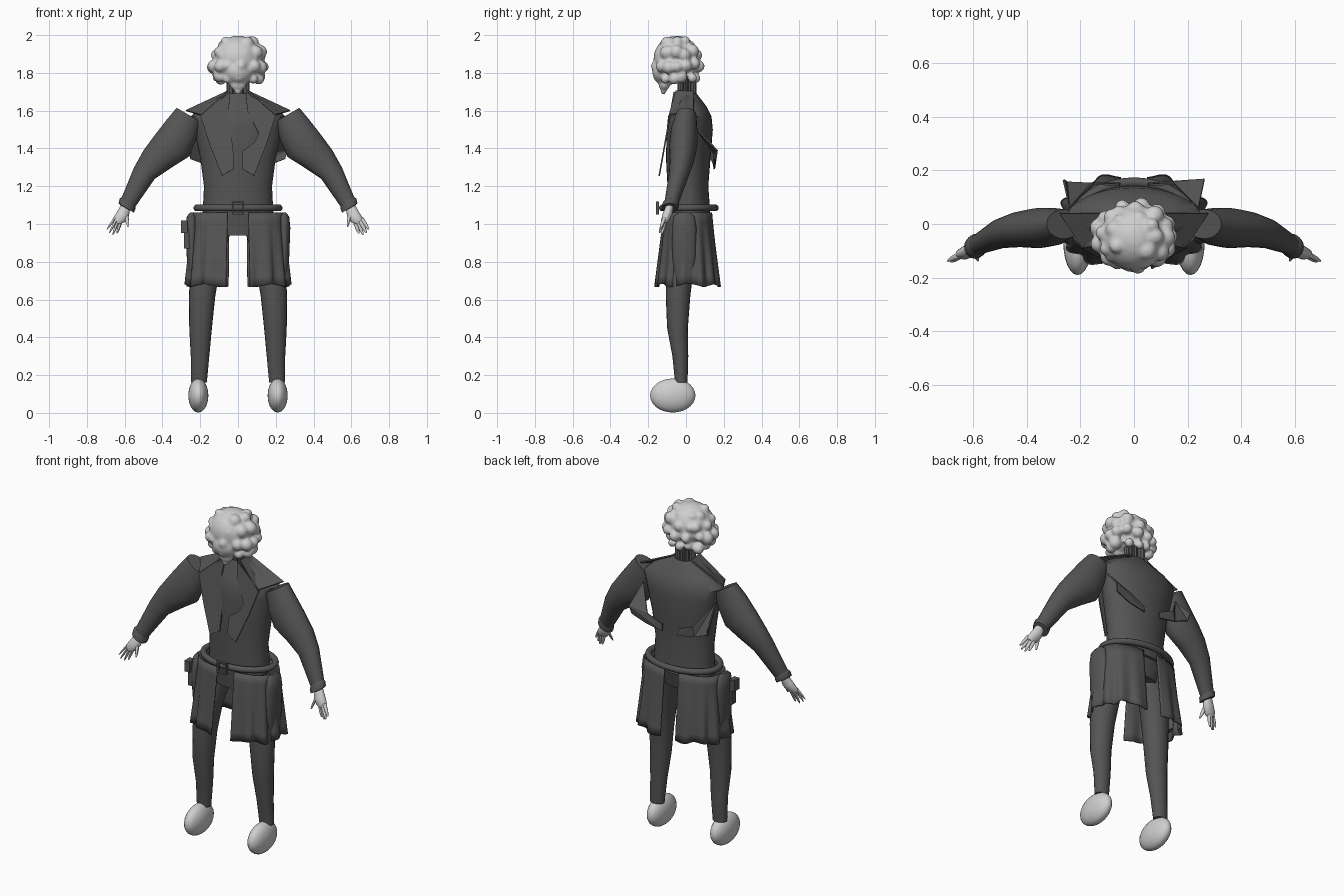
import bpy, bmesh, math, random
from mathutils import Vector

if "Cube" in bpy.data.objects:
    bpy.data.objects.remove(bpy.data.objects["Cube"])
random.seed(4)


def material(name, value):
    m = bpy.data.materials.new(name)
    m.use_nodes = True
    m.diffuse_color = (value, value, value, 1)
    m.node_tree.nodes["Principled BSDF"].inputs["Base Color"].default_value = (value, value, value, 1)
    return m


CLOTH = material("dark grey cloth", 0.09)
PALE = material("pale grey", 0.62)


def finish(name, bm, mat, angle=40, fix=True):
    if fix:
        bmesh.ops.recalc_face_normals(bm, faces=bm.faces)
    mesh = bpy.data.meshes.new(name)
    bm.to_mesh(mesh)
    bm.free()
    ob = bpy.data.objects.new(name, mesh)
    bpy.context.collection.objects.link(ob)
    mesh.materials.append(mat)
    bpy.ops.object.select_all(action='DESELECT')
    ob.select_set(True)
    bpy.context.view_layer.objects.active = ob
    if angle:
        bpy.ops.object.shade_smooth_by_angle(angle=math.radians(angle))
    return ob


def loft(name, rings, mat, n=20, flute=0.0, cap=True):
    """Skin rings given as (centre, half axis u, half axis v)."""
    bm = bmesh.new()
    loops = []
    for c, u, v in rings:
        c, u, v = Vector(c), Vector(u), Vector(v)
        loop = []
        for i in range(n):
            a = math.tau * i / n
            k = 1 - flute * (i % 2)
            loop.append(bm.verts.new(c + u * k * math.cos(a) + v * k * math.sin(a)))
        loops.append(loop)
    for a, b in zip(loops, loops[1:]):
        for i in range(n):
            j = (i + 1) % n
            bm.faces.new((a[i], a[j], b[j], b[i]))
    if cap:
        bm.faces.new(loops[0])
        bm.faces.new(loops[-1])
    return finish(name, bm, mat)


def limb(name, s, rows, mat):
    """Rows: outer x, outer z, inner x, inner z, centre y, half depth."""
    return loft(name, [((s * (ox + ix) / 2, y, (oz + iz) / 2),
                        (s * (ox - ix) / 2, 0, (oz - iz) / 2), (0, d, 0))
                       for ox, oz, ix, iz, y, d in rows], mat)


def level(name, rows, mat, x=0, **kw):
    """Rows: z, half width, half depth, centre y."""
    return loft(name, [((x, y, z), (rx, 0, 0), (0, ry, 0)) for z, rx, ry, y in rows], mat, **kw)


def plate(name, points, mat, thick=0.008):
    bm = bmesh.new()
    bm.faces.new([bm.verts.new(p) for p in points])
    bmesh.ops.triangulate(bm, faces=bm.faces)
    ob = finish(name, bm, mat, 0)
    mod = ob.modifiers.new("thickness", 'SOLIDIFY')
    mod.thickness, mod.offset = thick, 0


def ball(bm, centre, size):
    got = bmesh.ops.create_uvsphere(bm, u_segments=24, v_segments=14, radius=1)["verts"]
    for v in got:
        v.co = Vector([c + p * r for c, p, r in zip(centre, v.co, size)])


# Head: crown with curls fused into one soft shape
bm = bmesh.new()
ball(bm, (0, -0.05, 1.875), (0.128, 0.122, 0.122))
ball(bm, (0, -0.1, 1.81), (0.085, 0.08, 0.075))
ball(bm, (0, -0.115, 1.74), (0.045, 0.03, 0.035))
ball(bm, (0, -0.12, 1.705), (0.018, 0.016, 0.02))
for z, reach, count in ((1.775, 0.105, 11), (1.84, 0.125, 13), (1.905, 0.11, 12), (1.955, 0.075, 8)):
    for i in range(count):
        a = math.tau * (i + random.random() * 0.5) / count
        r = random.uniform(0.024, 0.038)
        x, y = reach * 1.06 * math.sin(a), reach * 0.9 * math.cos(a)
        ball(bm, (x, y - 0.043, z + random.uniform(-0.012, 0.012)), (r, r, r))
head = finish("curly_head", bm, PALE, 0)
mod = head.modifiers.new("fuse", 'REMESH')
mod.mode, mod.voxel_size, mod.use_smooth_shade = 'VOXEL', 0.008, True
mod = head.modifiers.new("soften", 'SMOOTH')
mod.iterations = 4

# Pleated neck
level("pleated_neck", [(1.6, 0.062, 0.05, 0.005), (1.77, 0.062, 0.05, 0.005)], CLOTH, n=32, flute=0.18)

# Coat body
level("coat_body", [(1.04, 0.188, 0.115, 0.015), (1.2, 0.18, 0.108, 0.01), (1.35, 0.2, 0.118, 0.012),
                    (1.5, 0.232, 0.122, 0.02), (1.57, 0.25, 0.115, 0.02), (1.62, 0.2, 0.09, 0.02),
                    (1.69, 0.07, 0.052, 0.005)], CLOTH, n=32)
level("hips", [(0.94, 0.15, 0.09, 0.0), (1.08, 0.19, 0.115, 0.01)], CLOTH)

# Belt and buckle
bm = bmesh.new()
rings = []
for i in range(48):
    a = math.tau * i / 48
    rings.append([bm.verts.new(((0.218 + 0.018 * math.cos(b)) * math.cos(a),
                                0.015 + (0.14 + 0.018 * math.cos(b)) * math.sin(a),
                                1.085 + 0.018 * math.sin(b)))
                  for b in (math.tau * k / 10 for k in range(10))])
for i in range(48):
    a, b = rings[i], rings[(i + 1) % 48]
    for k in range(10):
        m = (k + 1) % 10
        bm.faces.new((a[k], a[m], b[m], b[k]))
finish("belt", bm, CLOTH)


def box(name, centre, size, mat):
    bm = bmesh.new()
    bmesh.ops.create_cube(bm, size=1)
    for v in bm.verts:
        v.co = Vector([c + p * d for c, p, d in zip(centre, v.co, size)])
    finish(name, bm, mat, 30)


for s in (-1, 1):
    box("buckle_side", (s * 0.028, -0.15, 1.085), (0.01, 0.016, 0.07), CLOTH)
    box("buckle_bar", (0, -0.15, 1.085 + s * 0.03), (0.06, 0.016, 0.01), CLOTH)

for s, side in ((1, "left"), (-1, "right")):
    # Sleeve with a peaked shoulder, then a rolled cuff
    limb(side + "_sleeve", s, [(0.325, 1.615, 0.195, 1.54, 0.0, 0.055), (0.375, 1.555, 0.225, 1.44, -0.01, 0.07),
                               (0.445, 1.465, 0.262, 1.355, -0.015, 0.075), (0.5, 1.39, 0.35, 1.3, -0.02, 0.066),
                               (0.55, 1.3, 0.44, 1.24, -0.035, 0.055), (0.622, 1.125, 0.555, 1.075, -0.08, 0.036)], CLOTH)
    limb(side + "_cuff", s, [(0.612, 1.145, 0.545, 1.1, -0.077, 0.036), (0.626, 1.135, 0.543, 1.08, -0.08, 0.044),
                             (0.632, 1.11, 0.551, 1.06, -0.085, 0.044), (0.622, 1.1, 0.56, 1.065, -0.088, 0.034)], CLOTH)
    # Hand and fingers
    limb(side + "_palm", s, [(0.615, 1.11, 0.57, 1.085, -0.085, 0.02), (0.64, 1.065, 0.578, 1.04, -0.098, 0.026),
                             (0.663, 1.03, 0.6, 1.01, -0.11, 0.022), (0.66, 1.01, 0.622, 1.0, -0.115, 0.012)], PALE)
    for root, tip in (((0.653, -0.115, 1.03), (0.692, -0.137, 0.972)), ((0.647, -0.12, 1.015), (0.68, -0.14, 0.953)),
                      ((0.637, -0.113, 1.01), (0.662, -0.13, 0.943)), ((0.62, -0.108, 1.012), (0.64, -0.122, 0.95)),
                      ((0.592, -0.105, 1.045), (0.58, -0.135, 0.985))):
        a, b = Vector(root), Vector(tip)
        loft(side + "_finger", [((s * p.x, p.y, p.z), (r, 0, r * 0.4), (0, r, 0))
                                for p, r in ((a, 0.011), (a.lerp(b, 0.6), 0.009), (b, 0.004))], PALE, n=10)
    # Trouser leg and foot
    limb(side + "_leg", s, [(0.22, 1.0, 0.03, 0.98, 0.0, 0.08), (0.25, 0.8, 0.09, 0.8, -0.03, 0.075),
                            (0.26, 0.62, 0.12, 0.62, -0.042, 0.065), (0.258, 0.45, 0.138, 0.45, -0.045, 0.055),
                            (0.25, 0.3, 0.152, 0.3, -0.03, 0.042), (0.25, 0.16, 0.165, 0.16, -0.025, 0.033)], CLOTH)
    bm = bmesh.new()
    ball(bm, (s * 0.21, -0.07, 0.092), (0.053, 0.12, 0.09))
    finish(side + "_foot", bm, PALE)
    # Lapel hanging forward of the chest, and the shoulder collar
    plate(side + "_lapel", [(s * x, -0.06 - (1.71 - z) * 0.18, z) for x, z in
                            ((0.04, 1.7), (0.2, 1.575), (0.15, 1.42), (0.085, 1.255), (0.025, 1.29),
                             (0.025, 1.385), (0.085, 1.43), (0.11, 1.48), (0.05, 1.6))], CLOTH)
    plate(side + "_collar", [(s * x, y, z) for x, y, z in
                             ((0.05, -0.055, 1.705), (0.06, 0.04, 1.7), (0.275, 0.04, 1.6), (0.19, -0.09, 1.575))], CLOTH)
    # Loose flap behind the shoulder blade
    plate(side + "_back_flap", [(s * x, y, z) for x, y, z in
                                ((0.24, 0.06, 1.5), (0.262, 0.165, 1.39), (0.25, 0.155, 1.345), (0.16, 0.15, 1.31),
                                 (0.05, 0.15, 1.29), (0.055, 0.145, 1.33), (0.15, 0.15, 1.37))], CLOTH)
    # Pleated coat skirt, open at front and back
    bm = bmesh.new()
    cols, rows, grid = 64, 8, []
    for j in range(rows + 1):
        t = j / rows
        line = []
        for i in range(cols + 1):
            a = 0.16 + (math.pi - 0.29) * i / cols
            fold = 1 + 0.05 * t * math.sin(a * 14)
            w, d = (0.238 + 0.03 * t) * fold, (0.125 + 0.045 * t) * fold
            x = w * math.copysign(abs(math.sin(a)) ** 0.8, math.sin(a))
            y = 0.01 - d * math.copysign(abs(math.cos(a)) ** 0.8, math.cos(a))
            line.append(bm.verts.new((s * max(x, 0.028), y, 1.06 - t * (0.385 + 0.008 * math.sin(a * 7)))))
        grid.append(line)
    for a, b in zip(grid, grid[1:]):
        for i in range(cols):
            bm.faces.new((a[i], a[i + 1], b[i + 1], b[i]))
    skirt = finish(side + "_coat_skirt", bm, CLOTH)
    mod = skirt.modifiers.new("thickness", 'SOLIDIFY')
    mod.thickness, mod.offset = 0.008, 0
    # Hip pocket
    level(side + "_pocket", [(0.72, 0.014, 0.045, -0.01), (0.82, 0.026, 0.062, -0.01), (0.98, 0.032, 0.065, -0.01),
                             (1.04, 0.026, 0.055, -0.01), (1.06, 0.01, 0.03, -0.01)], CLOTH, x=s * 0.245)

# Holster on the right hip
box("holster_grip", (-0.285, -0.05, 0.985), (0.035, 0.05, 0.065), CLOTH)
box("holster", (-0.272, -0.045, 0.92), (0.03, 0.04, 0.1), CLOTH)
